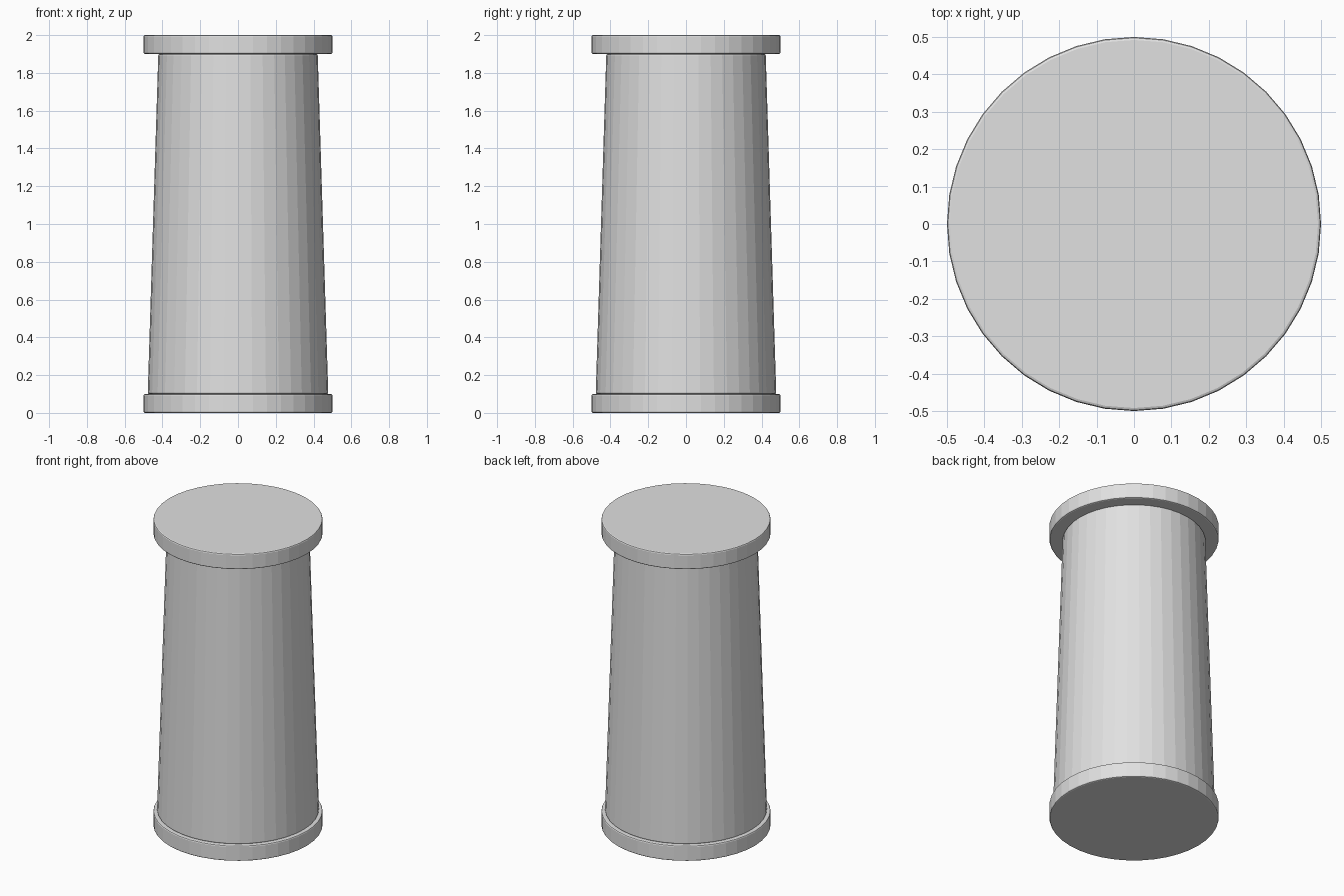
import bpy

cube = bpy.data.objects.get("Cube")
if cube:
    bpy.data.objects.remove(cube, do_unlink=True)

SIDES = 40
RIM_RADIUS = 0.5
RIM_HEIGHT = 0.1
HEIGHT = 2.0

# One pale grey material for the whole column
grey = bpy.data.materials.new("pale_grey")
grey.use_nodes = True
colour = (0.75, 0.75, 0.75, 1)
grey.diffuse_color = colour
grey.node_tree.nodes["Principled BSDF"].inputs["Base Color"].default_value = colour


def drum(name, bottom_radius, top_radius, z_low, z_high):
    """Faceted round section with a small chamfer on both end edges."""
    bpy.ops.mesh.primitive_cone_add(
        vertices=SIDES, radius1=bottom_radius, radius2=top_radius,
        depth=z_high - z_low, location=(0, 0, (z_low + z_high) / 2))
    obj = bpy.context.object
    obj.name = name
    obj.data.materials.append(grey)
    bevel = obj.modifiers.new("edge_chamfer", "BEVEL")
    bevel.width = 0.008
    bevel.segments = 2
    bevel.limit_method = "ANGLE"
    bevel.angle_limit = 0.8
    return obj


# Base disc, tapered shaft and top disc
drum("base_disc", RIM_RADIUS, RIM_RADIUS, 0, RIM_HEIGHT)
drum("tapered_shaft", 0.478, 0.422, RIM_HEIGHT, HEIGHT - RIM_HEIGHT)
drum("top_disc", RIM_RADIUS, RIM_RADIUS, HEIGHT - RIM_HEIGHT, HEIGHT)
